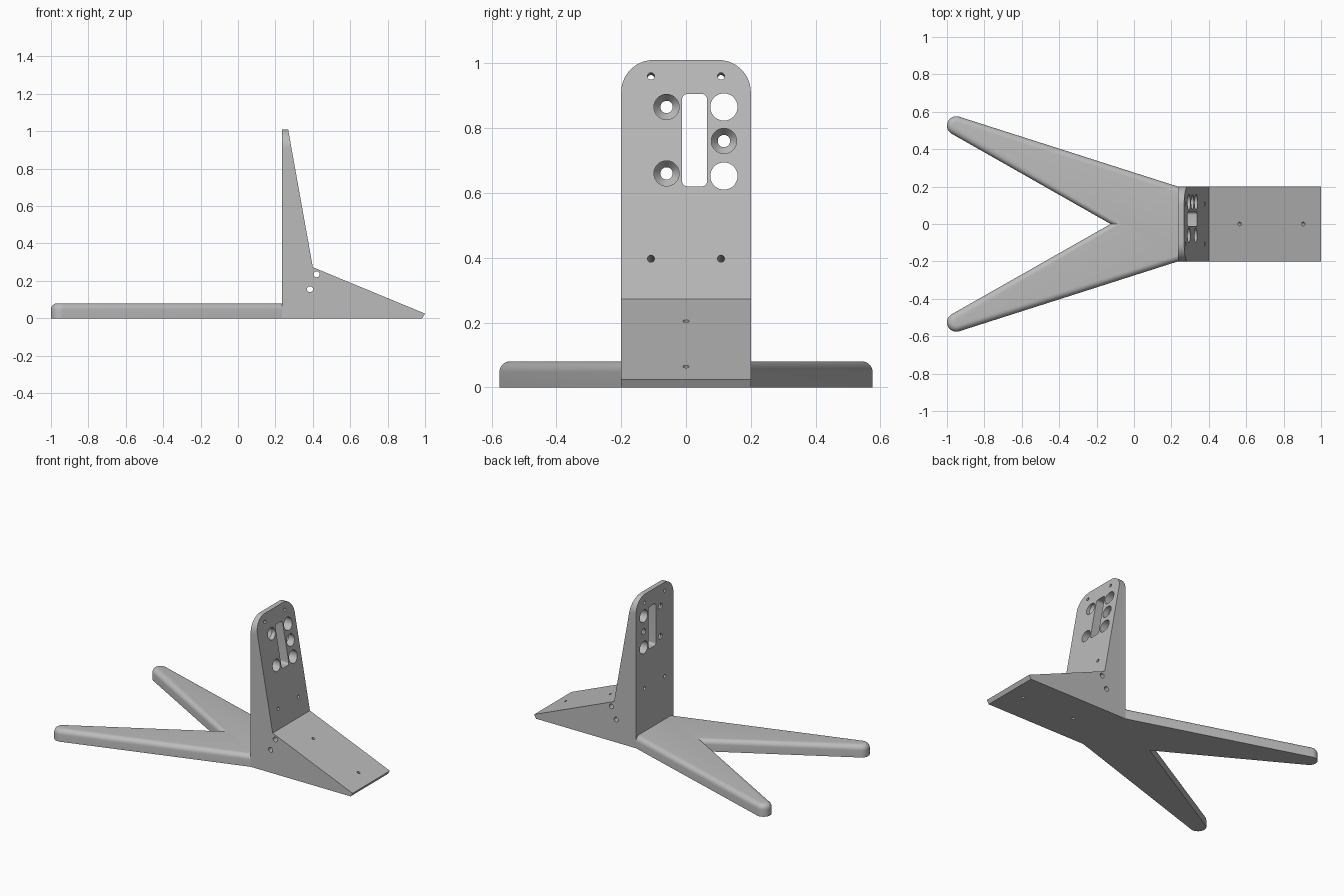
import bpy, bmesh, math
from mathutils import Vector

cube = bpy.data.objects.get("Cube")
if cube:
    bpy.data.objects.remove(cube, do_unlink=True)

grey = bpy.data.materials.new("plain grey")
grey.use_nodes = True
colour = (0.5, 0.5, 0.5, 1)
grey.diffuse_color = colour
grey.node_tree.nodes["Principled BSDF"].inputs["Base Color"].default_value = colour


def finish(name, bm):
    bmesh.ops.recalc_face_normals(bm, faces=bm.faces)
    mesh = bpy.data.meshes.new(name)
    bm.to_mesh(mesh)
    bm.free()
    mesh.materials.append(grey)
    obj = bpy.data.objects.new(name, mesh)
    bpy.context.collection.objects.link(obj)
    return obj


def prism(outline, sweep):
    """Closed outline of 3D points swept along a vector."""
    bm = bmesh.new()
    base = bm.faces.new([bm.verts.new(p) for p in outline])
    top = bmesh.ops.extrude_face_region(bm, geom=[base])["geom"]
    bmesh.ops.translate(bm, vec=sweep, verts=[v for v in top if isinstance(v, bmesh.types.BMVert)])
    return bm


def arc(cx, cy, r, start, end, steps=12):
    angles = [math.radians(start + (end - start) * i / steps) for i in range(steps + 1)]
    return [(cx + r * math.cos(a), cy + r * math.sin(a)) for a in angles]


def rounded_rect(y0, y1, z0, z1, r):
    corners = [(y1 - r, z1 - r), (y0 + r, z1 - r), (y0 + r, z0 + r), (y1 - r, z0 + r)]
    return [p for i, (y, z) in enumerate(corners) for p in arc(y, z, r, 90 * i, 90 * i + 90)]


def drill(point, axis, rings, sides=40):
    """Turned cutter: rings are (distance along axis, radius)."""
    bm = bmesh.new()
    axis = Vector(axis).normalized()
    side = axis.orthogonal().normalized()
    other = axis.cross(side)
    loops = []
    for dist, r in rings:
        centre = Vector(point) + axis * dist
        loops.append([bm.verts.new(centre + side * x + other * y)
                      for x, y in arc(0, 0, r, 0, 360, sides)[:-1]])
    for a, b in zip(loops, loops[1:]):
        for i in range(sides):
            j = (i + 1) % sides
            bm.faces.new((a[i], a[j], b[j], b[i]))
    bm.faces.new(loops[0])
    bm.faces.new(loops[-1])
    return bm


def smooth(obj):
    bpy.ops.object.select_all(action="DESELECT")
    obj.select_set(True)
    bpy.context.view_layer.objects.active = obj
    bpy.ops.object.shade_smooth_by_angle(angle=math.radians(25))


# Upright and ramp: one side profile across the width
BACK, HALF, TOP = 0.235, 0.2, 1.01
profile = [(BACK, 0), (0.985, 0), (1, 0.025), (0.4, 0.273), (0.268, TOP), (BACK, TOP)]
bracket = finish("upright_and_ramp", prism([(x, -HALF, z) for x, z in profile], (0, 2 * HALF, 0)))

cutters = []


def cut(bm, operation="DIFFERENCE"):
    cutter = finish("cutter", bm)
    cutter.hide_render = True
    mod = bracket.modifiers.new("cut", "BOOLEAN")
    mod.object, mod.operation, mod.solver = cutter, operation, "EXACT"
    cutters.append(cutter)


# Rounded top corners
outer = arc(0.1, TOP - 0.1, 0.1, 0, 90) + arc(-0.1, TOP - 0.1, 0.1, 90, 180)
outer = [(HALF + 0.1, -0.1), (HALF + 0.1, 0.7), (HALF, 0.7)] + outer
outer += [(-HALF, 0.7), (-HALF - 0.1, 0.7), (-HALF - 0.1, -0.1)]
cut(prism([(0, y, z) for y, z in outer], (1.5, 0, 0)), "INTERSECT")

# Slot and large openings
slot = rounded_rect(-0.012, 0.065, 0.62, 0.905, 0.016)
cut(prism([(0.1, y, z) for y, z in slot], (0.4, 0, 0)))
for z in (0.865, 0.652):
    cut(drill((0.1, 0.117, z), (1, 0, 0), [(0, 0.042), (0.4, 0.042)]))

# Countersunk holes
for y, z in ((0.117, 0.76), (-0.06, 0.865), (-0.06, 0.66)):
    cut(drill((BACK, y, z), (1, 0, 0), [(-0.1, 0.019), (0.01, 0.019), (0.035, 0.039), (0.3, 0.039)]))

# Small screw holes, square to the sloping faces
for y in (-0.108, 0.108):
    for x, z in ((0.277, 0.96), (0.378, 0.397)):
        cut(drill((x, y, z), (0.737, 0, 0.132), [(-0.3, 0.011), (0.1, 0.011)], 24))
for x, z in ((0.565, 0.205), (0.905, 0.064)):
    cut(drill((x, 0, z), (0.248, 0, 0.6), [(-0.4, 0.01), (0.1, 0.01)], 24))

# Cross holes through the sides
for x, z in ((0.42, 0.235), (0.385, 0.155)):
    cut(drill((x, 0, z), (0, 1, 0), [(-0.4, 0.016), (0.4, 0.016)], 24))

bpy.context.view_layer.update()
result = bpy.data.meshes.new_from_object(bracket.evaluated_get(bpy.context.evaluated_depsgraph_get()))
bracket.modifiers.clear()
bracket.data = result
for cutter in cutters:
    bpy.data.objects.remove(cutter, do_unlink=True)
smooth(bracket)

# Forked foot: two legs with round tips and a rounded upper edge
tip = arc(-0.95, 0.526, 0.05, 72.5, 240.5, 14)
leg = [(BACK, HALF)] + tip
fork = leg + [(-0.125, 0)] + [(x, -y) for x, y in reversed(leg)]
bm = prism([(x, y, 0) for x, y in fork], (0, 0, 0.08))
rim = [e for e in bm.edges
       if all(v.co.z > 0.07 for v in e.verts) and any(v.co.x < BACK - 0.01 for v in e.verts)]
bmesh.ops.bevel(bm, geom=rim, offset=0.033, segments=6, profile=0.5, affect="EDGES")
smooth(finish("forked_foot", bm))
